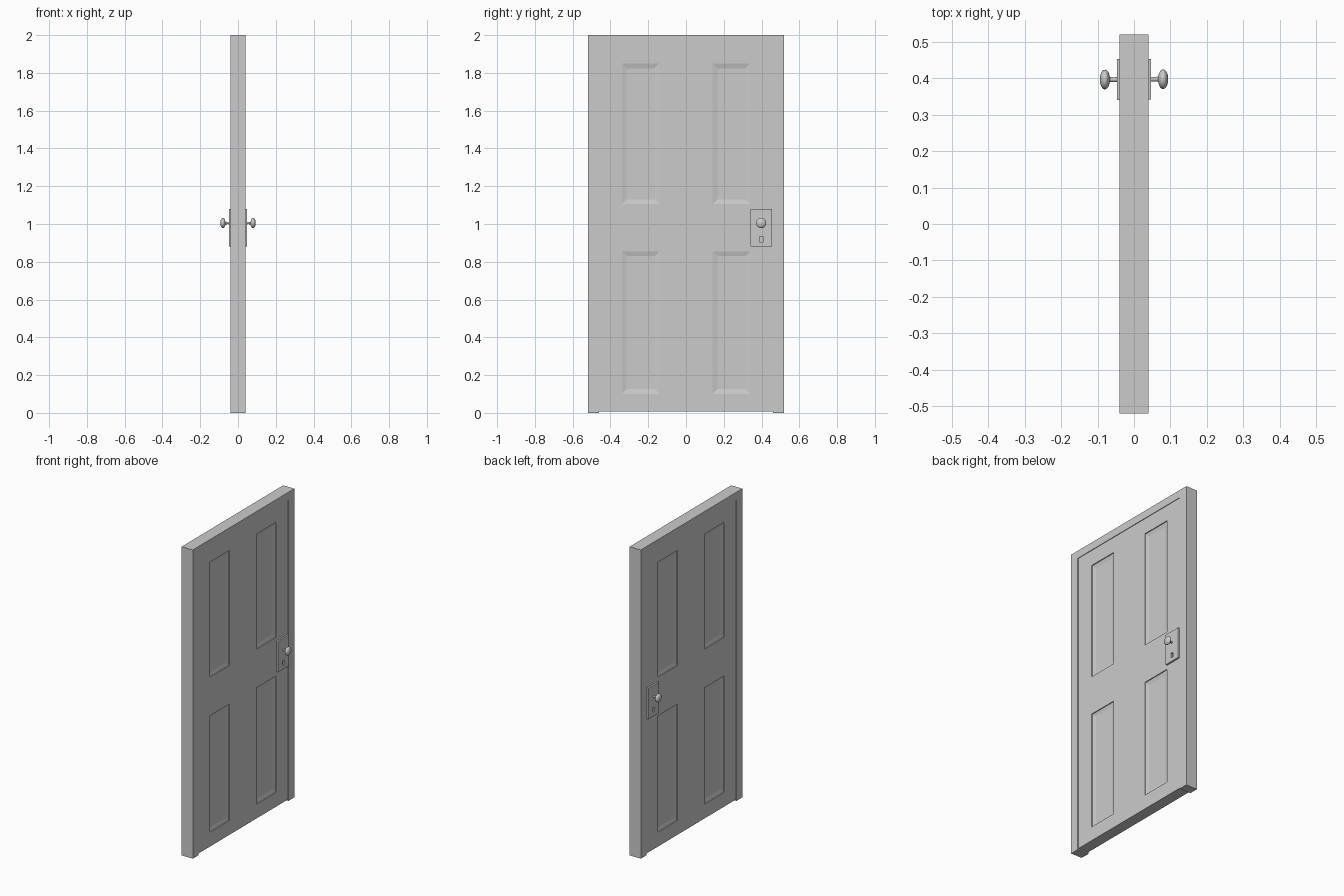
import bpy, bmesh, math
from mathutils import Vector, Matrix

if "Cube" in bpy.data.objects:
    bpy.data.objects.remove(bpy.data.objects["Cube"])


def add_object(name, bm):
    bmesh.ops.recalc_face_normals(bm, faces=bm.faces[:])
    me = bpy.data.meshes.new(name)
    bm.to_mesh(me)
    bm.free()
    ob = bpy.data.objects.new(name, me)
    bpy.context.collection.objects.link(ob)
    return ob


def box_mesh(lo, hi):
    lo, hi = Vector(lo), Vector(hi)
    bm = bmesh.new()
    bmesh.ops.create_cube(bm, size=1, matrix=Matrix.Translation((lo + hi) / 2)
                          @ Matrix.Diagonal((*(hi - lo), 1)))
    return bm


# door frame: U-shaped profile extruded through the thickness
outline = [(-.52, 0), (-.46, 0), (-.46, 1.95), (.46, 1.95),
           (.46, 0), (.52, 0), (.52, 2), (-.52, 2)]
bm = bmesh.new()
face = bm.faces.new([bm.verts.new((-.04, y, z)) for y, z in outline])
ext = bmesh.ops.extrude_face_region(bm, geom=[face])
bmesh.ops.translate(bm, vec=(.08, 0, 0),
                    verts=[v for v in ext["geom"] if isinstance(v, bmesh.types.BMVert)])
add_object("door_frame", bm)

# door leaf: slab cut into a grid, four sunken panels on each side
bm = box_mesh((-.036, -.46, .008), (.036, .46, 1.95))
ys, zs = (.14, .34), (.10, .855, 1.105, 1.85)
cuts = [((0, s * y, 0), (0, 1, 0)) for y in ys for s in (-1, 1)]
cuts += [((0, 0, z), (0, 0, 1)) for z in zs]
for co, no in cuts:
    bmesh.ops.bisect_plane(bm, geom=bm.verts[:] + bm.edges[:] + bm.faces[:],
                           plane_co=co, plane_no=no)
bm.normal_update()
panels = []
for f in bm.faces:
    c = f.calc_center_median()
    if abs(f.normal.x) > .9 and ys[0] < abs(c.y) < ys[1] \
            and (zs[0] < c.z < zs[1] or zs[2] < c.z < zs[3]):
        panels.append(f)
bmesh.ops.inset_individual(bm, faces=panels, thickness=.001, depth=-.005)
bmesh.ops.inset_individual(bm, faces=panels, thickness=.035, depth=-.006)
add_object("door_leaf", bm)


# lock plate with a keyhole opening, and a turned knob on each side
def hardware(side, label, y):
    lo, hi = sorted((side * .034, side * .047))
    plate = add_object(f"lock_plate_{label}",
                       box_mesh((lo, y - .056, .88), (hi, y + .056, 1.08)))
    cutter = add_object(f"keyhole_cutter_{label}",
                        box_mesh((lo - .02, y - .009, .905), (hi + .02, y + .009, .935)))
    cutter.hide_render = True
    cutter.hide_set(True)
    cutter.display_type = 'WIRE'
    mod = plate.modifiers.new("keyhole", 'BOOLEAN')
    mod.operation = 'DIFFERENCE'
    mod.object = cutter
    mod.solver = 'EXACT'

    # knob profile: stem, then flattened ball
    prof = [(.042, 0), (.042, .007), (.055, .006)]
    for i in range(13):
        a = math.radians(165 - i * 165 / 12)
        prof.append((.08 + .014 * math.cos(a), .027 * math.sin(a)))
    bm = bmesh.new()
    vs = [bm.verts.new((side * x, y + r, 1.005)) for x, r in prof]
    es = [bm.edges.new(p) for p in zip(vs, vs[1:])]
    bmesh.ops.spin(bm, geom=vs + es, cent=(0, y, 1.005), axis=(1, 0, 0),
                   angle=math.tau, steps=24, use_duplicate=False)
    bmesh.ops.remove_doubles(bm, verts=bm.verts[:], dist=1e-5)
    knob = add_object(f"knob_{label}", bm)
    bpy.ops.object.select_all(action='DESELECT')
    knob.select_set(True)
    bpy.context.view_layer.objects.active = knob
    bpy.ops.object.shade_smooth_by_angle(angle=math.radians(40))


hardware(1, "right", .398)
hardware(-1, "left", .397)
